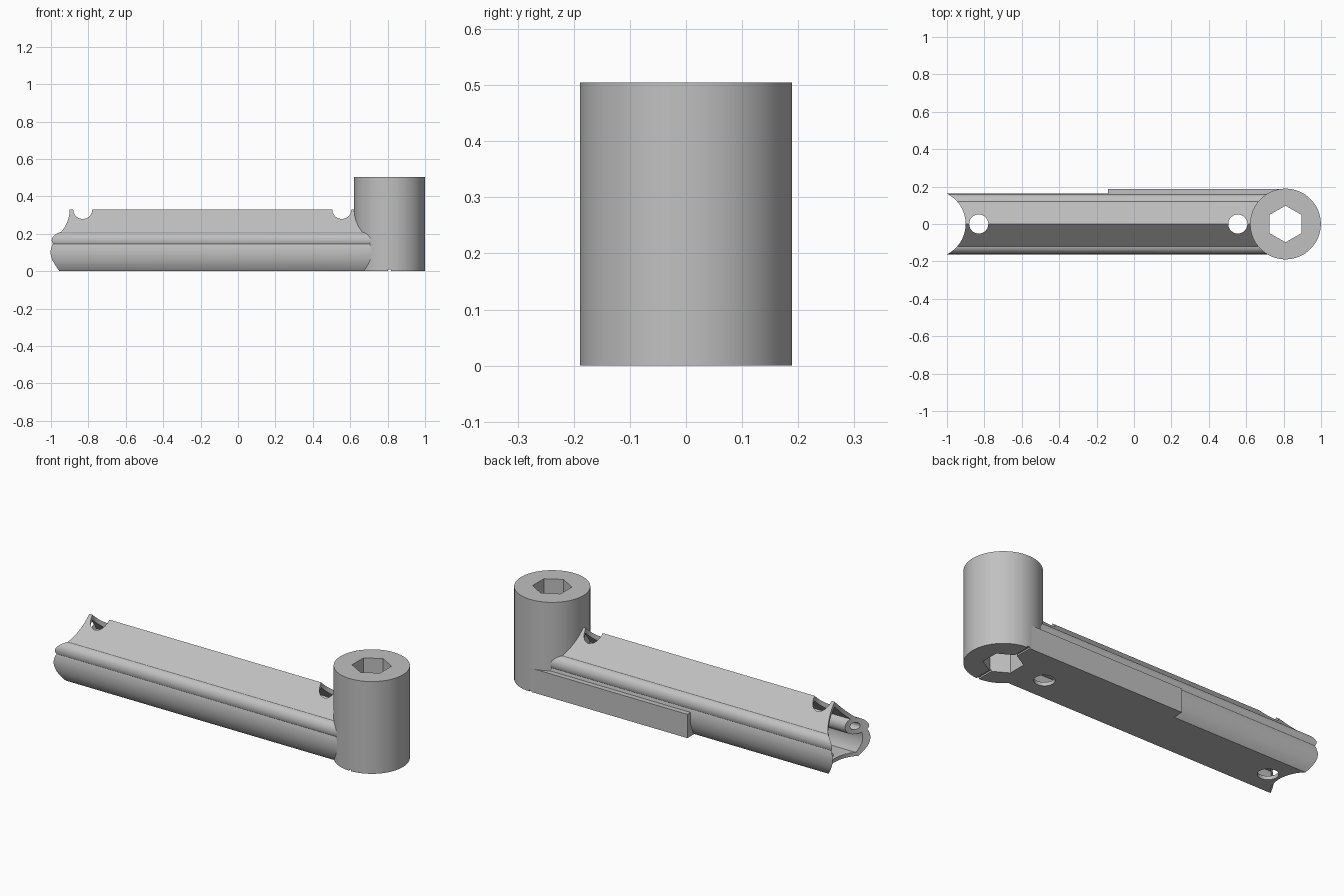
import bpy
from math import sin, cos, pi, radians

cube = bpy.data.objects.get("Cube")
if cube:
    bpy.data.objects.remove(cube, do_unlink=True)

# One plain grey for the whole casting
grey = bpy.data.materials.new("plain grey")
grey.use_nodes = True
grey.diffuse_color = (0.53, 0.53, 0.53, 1)
grey.node_tree.nodes["Principled BSDF"].inputs["Base Color"].default_value = (0.53, 0.53, 0.53, 1)


def finish(ob, name):
    ob.name = name
    ob.data.materials.clear()
    ob.data.materials.append(grey)
    return ob


def cylinder(name, radius, depth, loc, sides=64, along_x=False):
    bpy.ops.mesh.primitive_cylinder_add(
        vertices=sides, radius=radius, depth=depth, location=loc,
        rotation=(0, pi / 2, 0) if along_x else (0, 0, 0))
    bpy.ops.object.transform_apply(location=True, rotation=True, scale=True)
    return finish(bpy.context.object, name)


def box(name, low, high):
    bpy.ops.mesh.primitive_cube_add(size=1, location=[(a + b) / 2 for a, b in zip(low, high)])
    ob = bpy.context.object
    ob.scale = [b - a for a, b in zip(low, high)]
    bpy.ops.object.transform_apply(location=True, rotation=True, scale=True)
    return finish(ob, name)


def prism(name, profile, x0, x1):
    """Extrude a (y, z) outline along x."""
    n = len(profile)
    verts = [(x, y, z) for x in (x0, x1) for y, z in profile]
    faces = [(i, i + n, (i + 1) % n + n, (i + 1) % n) for i in range(n)]
    faces += [tuple(range(n)), tuple(reversed(range(n, 2 * n)))]
    mesh = bpy.data.meshes.new(name)
    mesh.from_pydata(verts, [], faces)
    ob = bpy.data.objects.new(name, mesh)
    bpy.context.collection.objects.link(ob)
    bpy.context.view_layer.objects.active = ob
    bpy.ops.object.select_all(action='DESELECT')
    ob.select_set(True)
    bpy.ops.object.mode_set(mode='EDIT')
    bpy.ops.mesh.select_all(action='SELECT')
    bpy.ops.mesh.normals_make_consistent(inside=False)
    bpy.ops.object.mode_set(mode='OBJECT')
    return finish(ob, name)


def combine(ob, other, operation):
    mod = ob.modifiers.new("combine", 'BOOLEAN')
    mod.operation, mod.object, mod.solver = operation, other, 'EXACT'
    bpy.context.view_layer.objects.active = ob
    bpy.ops.object.modifier_apply(modifier=mod.name)
    bpy.data.objects.remove(other, do_unlink=True)


def smooth(ob):
    bpy.ops.object.select_all(action='DESELECT')
    ob.select_set(True)
    bpy.context.view_layer.objects.active = ob
    bpy.ops.object.shade_smooth_by_angle(angle=radians(25))


AXIS_Z = 0.1


def teardrop(radius, floor):
    """Round sides, flat floor and a right-angled roof ridge."""
    start = -math_asin((AXIS_Z - floor) / radius)
    steps = 16
    half = []
    for i in range(steps + 1):
        a = start + (pi / 4 - start) * i / steps
        half.append((radius * cos(a), AXIS_Z + radius * sin(a)))
    ridge = (0, AXIS_Z + radius * 2 ** 0.5)
    return half + [ridge] + [(-y, z) for y, z in reversed(half)]


from math import asin as math_asin

# Hollow arm with two screw channels along its shoulders
HUB_X = 0.81
arm = prism("arm", teardrop(0.163, 0), -1.1, 0.85)
combine(arm, prism("arm_hollow", teardrop(0.143, 0.02), -1.2, 0.95), 'DIFFERENCE')
for side in (-1, 1):
    y, z = side * 0.115, 0.165
    combine(arm, cylinder("channel", 0.045, 1.95, (-0.125, y, z), 32, True), 'UNION')
    combine(arm, cylinder("channel_bore", 0.02, 2.2, (-0.125, y, z), 16, True), 'DIFFERENCE')

# Vertical bolt holes
for x in (-0.83, 0.555):
    combine(arm, cylinder("bolt_hole", 0.051, 1, (x, 0, 0.2), 48), 'DIFFERENCE')

# Scooped ends
combine(arm, cylinder("far_scoop", 0.181, 1, (-1.081, 0, 0.2), 96), 'DIFFERENCE')
combine(arm, cylinder("hub_scoop", 0.185, 1, (HUB_X, 0, 0.2), 96), 'DIFFERENCE')
smooth(arm)

# Upright hub with hexagonal socket and a fine groove underneath
hub = cylinder("hub", 0.189, 0.505, (HUB_X, 0, 0.2525), 96)
combine(hub, cylinder("hex_socket", 0.098, 1, (HUB_X, 0, 0.25), 6), 'DIFFERENCE')
# Turn check: socket corners lie along x
combine(hub, box("groove", (HUB_X - 0.007, -0.3, -0.1), (HUB_X + 0.007, 0.3, 0.008)), 'DIFFERENCE')
smooth(hub)

# Flat bar along the rear side
box("rear_bar", (-0.14, 0.128, 0), (HUB_X - 0.008, 0.188, 0.13))
